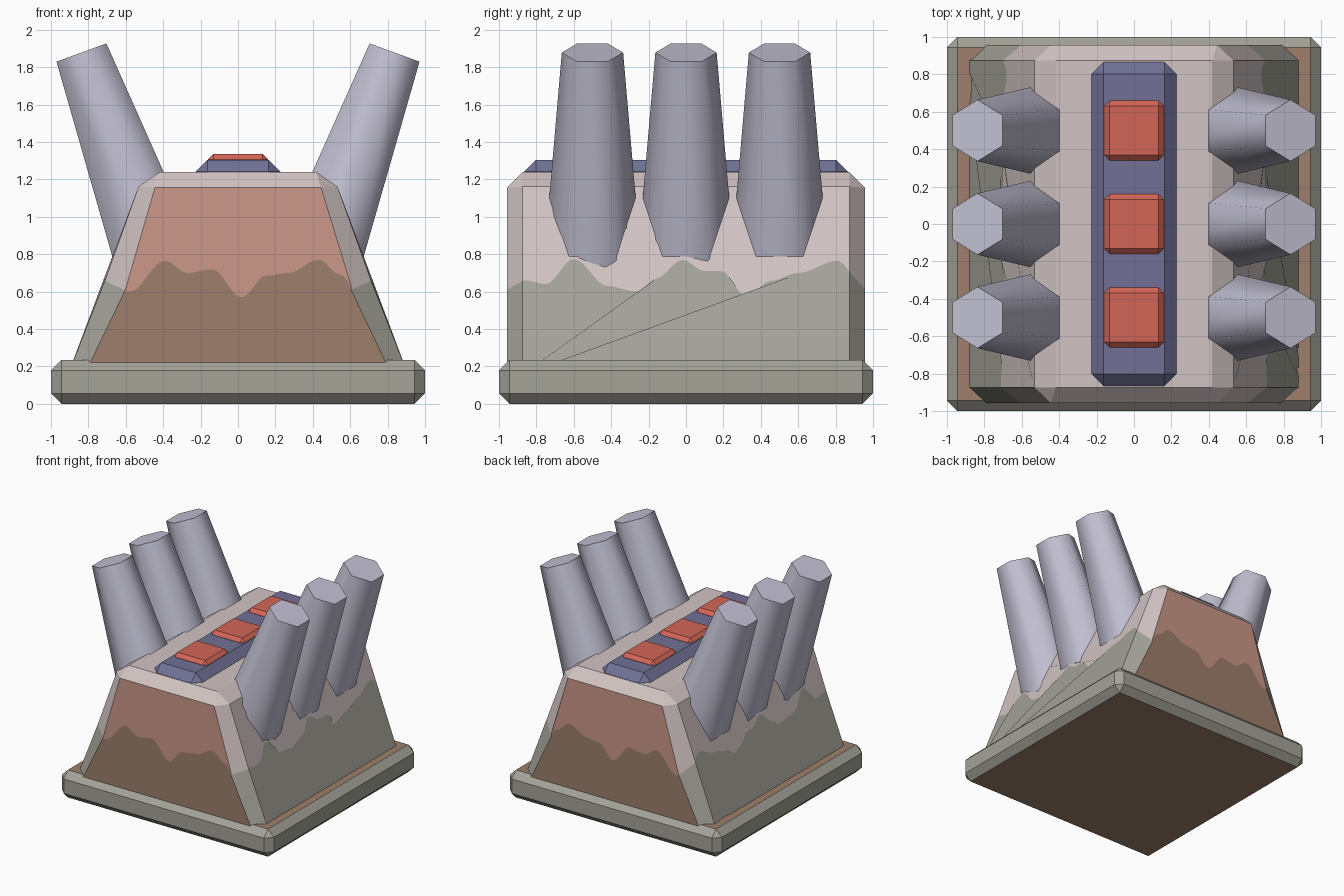
import bpy, bmesh, math
from mathutils import Matrix, Vector

if "Cube" in bpy.data.objects:
    bpy.data.objects.remove(bpy.data.objects["Cube"])


def material(name, r, g, b):
    m = bpy.data.materials.new(name)
    lin = [((c / 255 + 0.055) / 1.055) ** 2.4 for c in (r, g, b)]
    m.diffuse_color = (*lin, 1)
    m.use_nodes = True
    m.node_tree.nodes["Principled BSDF"].inputs["Base Color"].default_value = m.diffuse_color
    return m


PALE = material("pale_pinkish_grey", 209, 196, 195)
MOSS = material("mossy_grey", 164, 163, 153)
SALMON = material("salmon", 203, 152, 137)
BROWN = material("brown", 158, 127, 108)
LAVENDER = material("lavender_grey", 194, 192, 210)
BLUE = material("slate_blue", 113, 113, 150)
RED = material("red", 210, 101, 87)


def finish(bm, name, mats):
    bmesh.ops.recalc_face_normals(bm, faces=bm.faces[:])
    mesh = bpy.data.meshes.new(name)
    bm.to_mesh(mesh)
    bm.free()
    for m in mats:
        mesh.materials.append(m)
    obj = bpy.data.objects.new(name, mesh)
    bpy.context.collection.objects.link(obj)
    return obj


def bevelled_box(hx, hy, z0, z1, bevel, y=0):
    bm = bmesh.new()
    bmesh.ops.create_cube(bm, size=2)
    for v in bm.verts:
        v.co = (v.co.x * hx, v.co.y * hy + y, z1 if v.co.z > 0 else z0)
    bmesh.ops.bevel(bm, geom=bm.edges[:], offset=bevel, segments=1,
                    affect='EDGES', profile=0.5)
    bm.normal_update()
    return bm


def interp(table, t):
    # eased interpolation through (position, height) pairs
    if t <= table[0][0]:
        return table[0][1]
    for (a, za), (b, zb) in zip(table, table[1:]):
        if t <= b:
            f = (1 - math.cos(math.pi * (t - a) / (b - a))) / 2
            return za + (zb - za) * f
    return table[-1][1]


# Base slab: mossy rim, brown top and underside
bm = bevelled_box(1, 1, 0, 0.235, 0.056)
for f in bm.faces:
    f.material_index = 1 if abs(f.normal.z) > 0.99 else 0
finish(bm, "base_slab", [MOSS, BROWN])

# Body: bevelled trapezoid prism split by a wavy stain line
SLOPE, CUT = 0.376, 0.67
FRONT_WAVE = [(-0.72, 0.63), (-0.58, 0.6), (-0.39, 0.765), (-0.27, 0.70),
              (-0.14, 0.72), (0.02, 0.57), (0.15, 0.685), (0.27, 0.70),
              (0.43, 0.77), (0.55, 0.69), (0.63, 0.61)]
SIDE_WAVE = [(-0.957, 0.61), (-0.86, 0.66), (-0.75, 0.64), (-0.6, 0.775),
             (-0.42, 0.63), (-0.26, 0.60), (-0.16, 0.67), (-0.02, 0.77),
             (0.1, 0.71), (0.19, 0.71), (0.32, 0.575), (0.46, 0.66),
             (0.6, 0.70), (0.81, 0.765), (0.957, 0.62)]
bm = bmesh.new()
bmesh.ops.create_cube(bm, size=2)
for v in bm.verts:
    z = 1.24 if v.co.z > 0 else 0.08
    v.co = (v.co.x * (0.88 - SLOPE * (z - 0.235)), v.co.y * 0.957, z)
bmesh.ops.bevel(bm, geom=bm.edges[:], offset=0.084, segments=1,
                affect='EDGES', profile=0.5)
cut = bmesh.ops.bisect_plane(bm, geom=bm.verts[:] + bm.edges[:] + bm.faces[:],
                             plane_co=(0, 0, CUT), plane_no=(0, 0, 1))
ring = [e for e in cut["geom_cut"] if isinstance(e, bmesh.types.BMEdge)]
bmesh.ops.bisect_edges(bm, edges=[e for e in ring if e.calc_length() > 0.3], cuts=60)
for v in bm.verts:
    if abs(v.co.z - CUT) < 1e-4:
        x, y, _ = v.co
        z = interp(FRONT_WAVE, x) if abs(y) > 0.95 else interp(SIDE_WAVE, y)
        if abs(x) > 0.618:          # slide along the sloping side
            v.co.x -= math.copysign(SLOPE * (z - CUT), x)
        v.co.z = z
bm.normal_update()
for f in bm.faces:
    lower = max(v.co.z for v in f.verts) < 0.9
    panel = abs(f.normal.y) > 0.99
    f.material_index = 2 * panel + lower
finish(bm, "body", [PALE, MOSS, SALMON, BROWN])

# Top strip and its three buttons
finish(bevelled_box(0.227, 0.865, 1.1, 1.305, 0.064), "top_strip", [BLUE])
for i, y in enumerate((-0.5, 0, 0.5)):
    finish(bevelled_box(0.16, 0.16, 1.22, 1.336, 0.029, y), f"button_{i + 1}", [RED])

# Six tapered hexagonal pipes leaning outward
LENGTH, TILT = 1.2, math.radians(20)
for side, label in ((-1, "left"), (1, "right")):
    for i, y in enumerate((-0.5, 0, 0.5)):
        bm = bmesh.new()
        bmesh.ops.create_cone(bm, cap_ends=True, segments=6, depth=LENGTH,
                              radius1=0.164 + 0.081 * LENGTH, radius2=0.164)
        # put a corner on the y axis whatever the starting angle
        c = bm.verts[:][0].co
        turn = math.pi / 2 - math.atan2(c.y, c.x)
        place = (Matrix.Translation((side * 0.837, y, 1.878))
                 @ Matrix.Rotation(side * TILT, 4, 'Y')
                 @ Matrix.Translation((0, 0, -LENGTH / 2))
                 @ Matrix.Rotation(turn, 4, 'Z'))
        bmesh.ops.transform(bm, matrix=place, verts=bm.verts[:])
        for f in bm.faces:
            f.smooth = len(f.verts) == 4
        for e in bm.edges:
            e.smooth = all(len(f.verts) == 4 for f in e.link_faces)
        finish(bm, f"{label}_pipe_{i + 1}", [LAVENDER])
